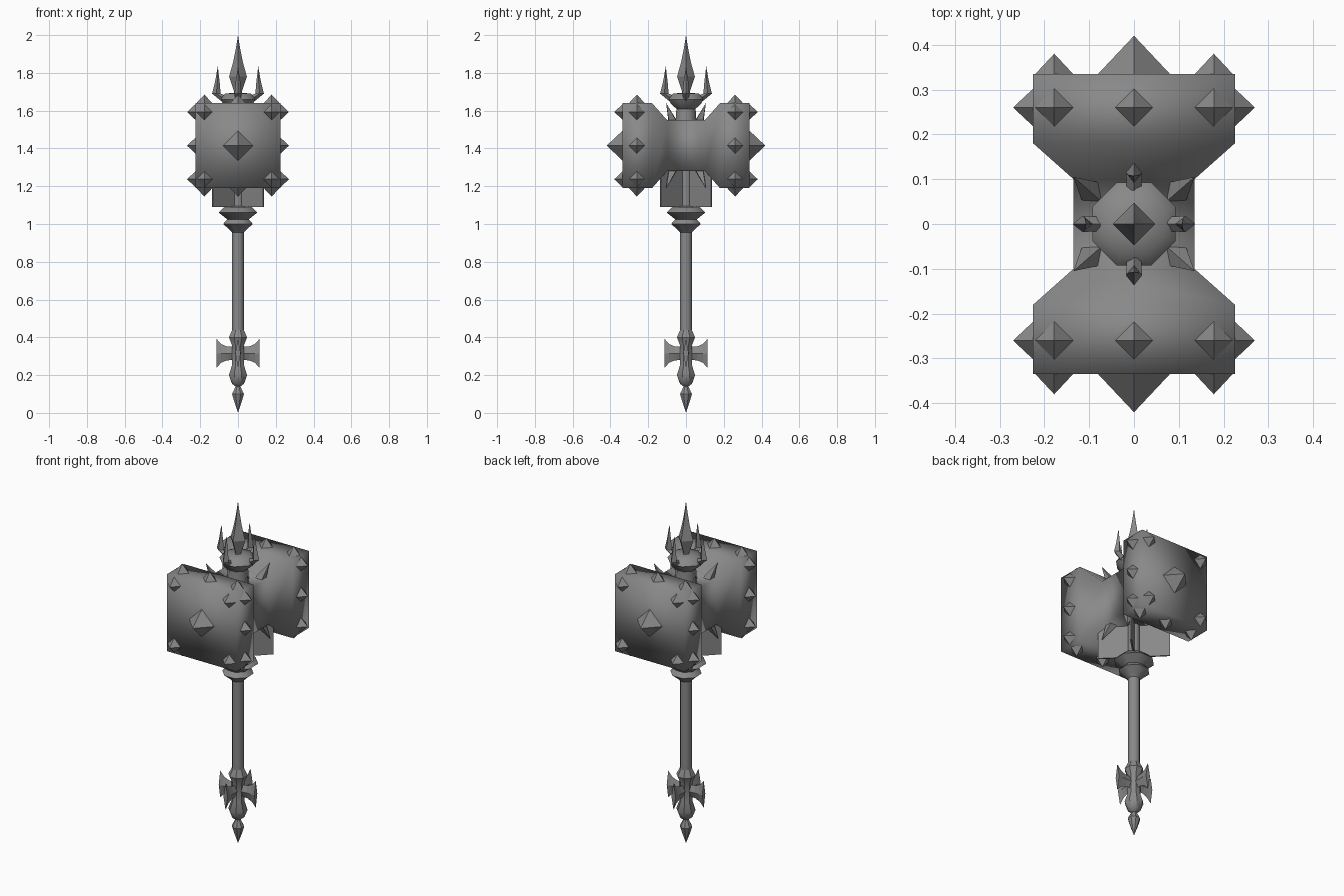
import bpy, bmesh, math
from mathutils import Vector, Matrix

cube = bpy.data.objects.get("Cube")
if cube:
    bpy.data.objects.remove(cube, do_unlink=True)

GREY = (0.25, 0.25, 0.25, 1)
steel = bpy.data.materials.new("dark_steel")
steel.use_nodes = True
steel.diffuse_color = GREY
steel.node_tree.nodes["Principled BSDF"].inputs["Base Color"].default_value = GREY

HEAD_Z = 1.415


def loft(name, rings, smooth=None, bm=None):
    """Skin a list of equal-length point rings and cap both ends."""
    bm = bmesh.new()
    rows = [[bm.verts.new(p) for p in ring] for ring in rings]
    n = len(rows[0])
    for a, b in zip(rows, rows[1:]):
        for i in range(n):
            j = (i + 1) % n
            bm.faces.new((a[i], a[j], b[j], b[i]))
    bm.faces.new(rows[0])
    bm.faces.new(rows[-1])
    bmesh.ops.remove_doubles(bm, verts=bm.verts, dist=1e-5)
    bmesh.ops.recalc_face_normals(bm, faces=bm.faces)
    mesh = bpy.data.meshes.new(name)
    bm.to_mesh(mesh)
    bm.free()
    mesh.materials.append(steel)
    obj = bpy.data.objects.new(name, mesh)
    bpy.context.collection.objects.link(obj)
    if smooth:
        bpy.ops.object.select_all(action='DESELECT')
        obj.select_set(True)
        bpy.context.view_layer.objects.active = obj
        bpy.ops.object.shade_smooth_by_angle(angle=math.radians(smooth))
    return obj


def turned(name, profile, sides, smooth=None, phase=0.0):
    """Lathe a (radius, z) profile about the upright axis."""
    angles = [2 * math.pi * (i + phase) / sides for i in range(sides)]
    return loft(name, [[(r * math.cos(a), r * math.sin(a), z) for a in angles]
                       for r, z in profile], smooth)


def blade(name, sections, quarter):
    """Diamond-section blade; each section is (inner, outer, half thickness)."""
    turn = Matrix.Rotation(quarter * math.pi / 2, 3, 'Z')
    rings = []
    for (r0, z0), (r1, z1), t in sections:
        r, z = (r0 + r1) / 2, (z0 + z1) / 2
        ring = [(r0, 0, z0), (r, t, z), (r1, 0, z1), (r, -t, z)]
        rings.append([turn @ Vector(p) for p in ring])
    return loft(name, rings)


def spike(name, base, tip, size, up=(0, 0, 1)):
    """Four-sided spike from base to tip."""
    base, tip = Vector(base), Vector(tip)
    axis = (tip - base).normalized()
    u = axis.cross(Vector(up)).normalized()
    v = axis.cross(u)
    ring = [base + size * d for d in (u, v, -u, -v)]
    return loft(name, [ring, [tip] * 4])


# Hammer head: square sections along y, pinched at the waist
sections = [(-.335, .225), (-.18, .225), (-.1, .135), (.1, .135), (.18, .225), (.335, .225)]
loft("hammer_head", [[(sx * h, y, HEAD_Z + sz * h) for sx, sz in
                      ((-1, -1), (1, -1), (1, 1), (-1, 1))] for y, h in sections], 180)

# Studs on the striking faces and around each end block
centre = Vector((0, 0, HEAD_Z))
for s in (-1, 1):
    spike("face_spike", centre + Vector((0, s * .335, 0)),
          centre + Vector((0, s * .42, 0)), .08)
    for a in (-.178, .178):
        for b in (-.178, .178):
            p = centre + Vector((a, s * .335, b))
            spike("face_stud", p, p + Vector((0, s * .045, 0)), .042)
    for side in (-1, 1):
        for a in (-.178, 0, .178):
            p = centre + Vector((side * .225, s * .26, a))
            spike("side_stud", p, p + Vector((side * .045, 0, 0)), .042)
            p = centre + Vector((a, s * .26, side * .225))
            spike("cap_stud", p, p + Vector((0, 0, side * .045)), .042, (0, 1, 0))

# Horns leaning out above and below the waist, and diagonal fins under it
for sx in (-1, 1):
    for sy in (-1, 1):
        for sz in (-1, 1):
            spike("waist_horn", (sx * .095, sy * .07, HEAD_Z + sz * .125),
                  (sx * .135, sy * .105, HEAD_Z + sz * .225), .03)
        out = Vector((sx, sy, 0))
        thick = Vector((-sy, sx, 0)) * .003
        loft("diagonal_fin", [[out * r + thick * k + Vector((0, 0, z)) for k, z in
                               ((-1, 1.09), (1, 1.09), (1, 1.3), (-1, 1.3))]
                              for r in (.01, .135)])

# Shaft and collar
turned("shaft", [(.033, .2), (.033, 1.6)], 8, 50, .5)
turned("collar", [(.033, .955), (.048, .97), (.085, 1.0), (.062, 1.025),
                  (.11, 1.06), (.078, 1.09), (.03, 1.095)], 8, 40, .5)

# Crown: bowl, claws and central spearhead
turned("crown_bowl", [(.06, 1.54), (.055, 1.61), (.085, 1.635), (.1, 1.66),
                      (.075, 1.69), (.02, 1.695)], 8, 50, .5)
turned("spearhead", [(.022, 1.65), (.02, 1.7), (.047, 1.78), (.025, 1.86),
                     (.011, 1.93), (0, 2.0)], 4)

# Pommel with its knobs and pointed tip
turned("pommel", [(.033, .44), (.052, .4), (.035, .36), (.035, .25), (.052, .2),
                  (.035, .155), (.014, .14), (.034, .1), (.02, .055), (0, 0)], 8, 40, .5)

claw = [((.05, 1.675), (.07, 1.635), .015), ((.092, 1.69), (.137, 1.69), .018),
        ((.097, 1.75), (.122, 1.75), .013), ((.107, 1.835), (.107, 1.835), 0)]
flange = [((.02, .28), (.02, .35), .017), ((.06, .278), (.06, .352), .014),
          ((.09, .265), (.09, .365), .014), ((.115, .237), (.115, .393), .014)]
for q in range(4):
    blade("crown_claw", claw, q)
    blade("pommel_flange", flange, q)
